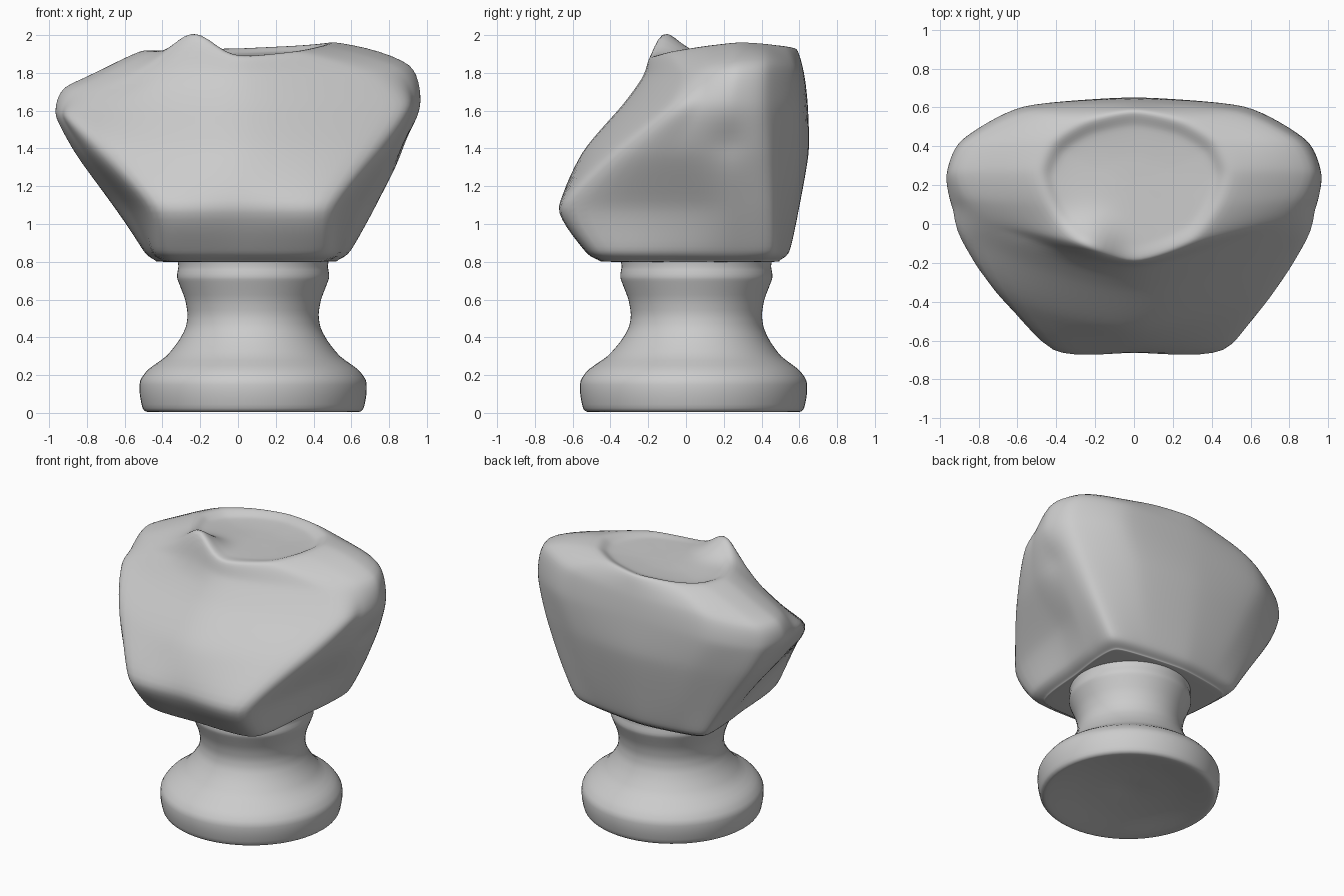
import bpy, bmesh, math
from mathutils import Vector

if "Cube" in bpy.data.objects:
    bpy.data.objects.remove(bpy.data.objects["Cube"])


def spline(pts, steps, closed):
    """Tight Catmull-Rom through pts."""
    n, out, k = len(pts), [], 0.36
    get = (lambda i: pts[i % n]) if closed else (lambda i: pts[max(0, min(n - 1, i))])
    for i in range(n if closed else n - 1):
        a, b, c, d = get(i - 1), get(i), get(i + 1), get(i + 2)
        for s in range(steps):
            t = s / steps
            m0, m1 = (c - a) * k, (d - b) * k
            out.append(b * (2*t**3 - 3*t*t + 1) + m0 * (t**3 - 2*t*t + t)
                       + c * (3*t*t - 2*t**3) + m1 * (t**3 - t*t))
    if not closed:
        out.append(pts[-1].copy())
    return out


def skin(name, rings, angle):
    """Join rings of equal length into a closed, smooth shaded mesh."""
    bm = bmesh.new()
    rows = [[bm.verts.new(p) for p in r] for r in rings]
    n = len(rows[0])
    for lo, hi in zip(rows, rows[1:]):
        for i in range(n):
            j = (i + 1) % n
            bm.faces.new((lo[i], lo[j], hi[j], hi[i]))
    bmesh.ops.remove_doubles(bm, verts=bm.verts, dist=0.0005)
    bmesh.ops.recalc_face_normals(bm, faces=bm.faces)
    mesh = bpy.data.meshes.new(name)
    bm.to_mesh(mesh)
    bm.free()
    ob = bpy.data.objects.new(name, mesh)
    bpy.context.collection.objects.link(ob)
    bpy.ops.object.select_all(action='DESELECT')
    ob.select_set(True)
    bpy.context.view_layer.objects.active = ob
    bpy.ops.object.shade_smooth_by_angle(angle=math.radians(angle))
    return ob


def step(t):
    t = max(0.0, min(1.0, t))
    return t * t * (3 - 2 * t)


def bell(dx, dy, width):
    return math.exp(-(dx * dx + dy * dy) / width)


# Turned pedestal with a dished underside: (radius, height)
profile = [(0, 0.07), (0.3, 0.045), (0.5, 0.012), (0.56, 0.005), (0.585, 0.025), (0.6, 0.1),
           (0.598, 0.17), (0.555, 0.23), (0.46, 0.3), (0.395, 0.38), (0.358, 0.45),
           (0.347, 0.52), (0.36, 0.6), (0.39, 0.68), (0.403, 0.72), (0.395, 0.775),
           (0.375, 0.84), (0, 0.85)]
curve = spline([Vector(p) for p in profile], 3, False)
circle = [(math.cos(i * math.tau / 64), math.sin(i * math.tau / 64)) for i in range(64)]
skin("pedestal", [[(0.08 + p.x * c, 0.04 + 0.015 * step((p.y - 0.2) / 0.3) + p.x * s, p.y)
                   for c, s in circle] for p in curve], 50)

# Stone block: half rings from front centre, over the right side, to back centre
sections = [
    (0.81, [(0, -.46), (.43, -.43), (.50, 0), (.53, .25), (.51, .42), (.3, .47), (0, .5)]),
    (0.86, [(0, -.53), (.48, -.50), (.56, 0), (.59, .25), (.58, .46), (.33, .52), (0, .55)]),
    (1.09, [(0, -.665), (.50, -.63), (.65, 0), (.72, .25), (.70, .46), (.4, .565), (0, .6)]),
    (1.38, [(0, -.55), (.69, -.38), (.83, -.03), (.875, .25), (.82, .45), (.48, .605), (0, .65)]),
    (1.63, [(0, -.34), (.83, -.1), (.935, .08), (.965, .25), (.89, .43), (.57, .605), (0, .645)]),
    (1.80, [(0, -.23, -.02), (.67, -.03, -.01), (.85, .12, .02), (.91, .27, .03),
            (.83, .43, .03), (.53, .58, .02), (0, .625)]),
    (1.90, [(0, -.19, -.02), (.33, -.08, .01), (.47, .1, .04), (.52, .27, .055),
            (.45, .42, .05), (.27, .53, .04), (0, .585, .03)]),
]
rings = []
for z, half in sections:
    right = [Vector((p[0], p[1], z + (p[2] if len(p) > 2 else 0))) for p in half]
    left = [Vector((-p.x, p.y, p.z)) for p in right[-2:0:-1]]
    rings.append(right + left)


def inset(ring, scale, z, mix=1.0):
    return [Vector((p.x * scale, 0.2 + (p.y - 0.2) * scale, p.z + (z - p.z) * mix))
            for p in ring]


# Flat underside and shallow broken hollow on top
rings = ([inset(rings[0], 0, 0.8), inset(rings[0], 0.9, 0.8)] + rings
         + [inset(rings[-1], 0.78, 1.89, 0.6), inset(rings[-1], 0.4, 1.89, 0.9),
            inset(rings[-1], 0, 1.89)])
rings = [spline(r, 8, True) for r in rings]
columns = [spline(list(c), 7, False) for c in zip(*rings)]
rings = [list(r) for r in zip(*columns)]

# Uneven wear: low left shoulder, narrow lower left, chipped peak, side dent
for ring in rings:
    for p in ring:
        x, y, z = p
        high = step((z - 1.7) / 0.15)
        if x < 0:
            p.z -= 0.1 * step((-x - 0.38) / 0.5) * step((z - 1.4) / 0.45)
            p.x *= 1 - 0.17 * step((1.5 - z) / 0.75)
        p.z += high * (0.11 * bell(x + 0.23, y + 0.12, 0.018)
                       - 0.03 * bell(x + 0.4, y - 0.4, 0.08)
                       - 0.03 * bell(x + 0.55, y + 0.02, 0.03)
                       + 0.025 * bell(x - 0.75, y - 0.4, 0.05))
        if x > 0.6:
            p.x -= 0.02 * bell(y - 0.22, z - 1.43, 0.008)

block = skin("stone_block", rings, 60)
soften = block.modifiers.new("soften", 'SMOOTH')
soften.factor = 0.5
soften.iterations = 4
